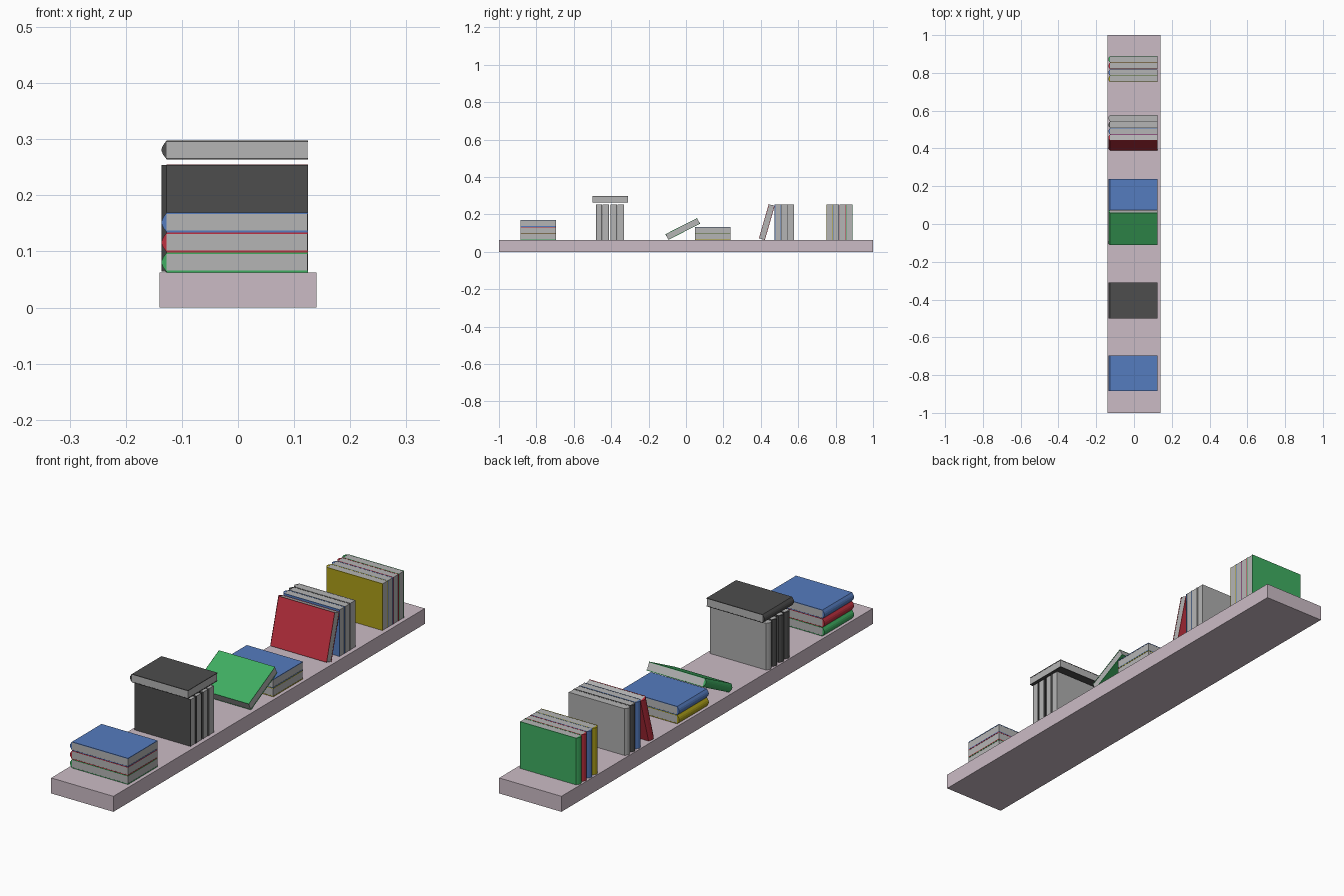
import bpy, bmesh
from math import radians
from mathutils import Matrix

if "Cube" in bpy.data.objects:
    bpy.data.objects.remove(bpy.data.objects["Cube"])

COLOURS = {
    "shelf": (0.60, 0.50, 0.56), "pages": (0.46, 0.46, 0.46),
    "blue": (0.09, 0.20, 0.52), "red": (0.52, 0.03, 0.05),
    "green": (0.05, 0.42, 0.12), "yellow": (0.42, 0.35, 0.01),
    "dark": (0.075, 0.075, 0.075), "grey": (0.42, 0.42, 0.42),
}
MATS = {}
for key, rgb in COLOURS.items():
    MATS[key] = bpy.data.materials.new(key)
    MATS[key].diffuse_color = (*rgb, 1)

SHELF_TOP = 0.063
DEPTH = 0.19          # short side of a book
T = 0.0352            # book thickness
X_BACK, X_HINGE, X_SPINE = 0.125, -0.127, -0.136


def extrude_profile(bm, pts, depth, mat):
    """Extrude an x-z outline along y, centred."""
    a = [bm.verts.new((x, -depth / 2, z)) for x, z in pts]
    b = [bm.verts.new((x, depth / 2, z)) for x, z in pts]
    n = len(pts)
    faces = [bm.faces.new(a), bm.faces.new(b[::-1])]
    for i in range(n):
        j = (i + 1) % n
        faces.append(bm.faces.new((a[i], b[i], b[j], a[j])))
    for f in faces:
        f.material_index = mat


def book(name, colour, y, z, angle=0, t=T):
    """Book with rounded spine at -x; angle tips it about the x axis."""
    h, c = t / 2, 0.0028
    bm = bmesh.new()
    # cover: boards plus faceted spine
    cover = [(X_BACK, h), (X_HINGE, h), (-0.1335, h * 0.5), (X_SPINE, h * 0.15),
             (X_SPINE, -h * 0.15), (-0.1335, -h * 0.5), (X_HINGE, -h), (X_BACK, -h),
             (X_BACK, c - h), (X_HINGE, c - h), (X_HINGE, h - c), (X_BACK, h - c)]
    extrude_profile(bm, cover, DEPTH, 0)
    # page block
    x1, hp = X_BACK - 0.001, h - c
    extrude_profile(bm, [(x1, hp), (X_HINGE, hp), (X_HINGE, -hp), (x1, -hp)], DEPTH - 0.001, 1)
    bmesh.ops.recalc_face_normals(bm, faces=bm.faces)
    bm.transform(Matrix.Rotation(radians(angle), 4, 'X'))
    me = bpy.data.meshes.new(name)
    bm.to_mesh(me)
    bm.free()
    me.materials.append(MATS[colour])
    me.materials.append(MATS["pages"])
    ob = bpy.data.objects.new(name, me)
    ob.location = (0, y, z)
    bpy.context.collection.objects.link(ob)


def stack(name, colours, y):
    for i, col in enumerate(colours):
        book(f"{name}_{col}_book", col, y, SHELF_TOP + T * (i + 0.5) + 0.0004 * i, t=T)


def row(name, colours, ys, t):
    for i, (col, y) in enumerate(zip(colours, ys)):
        book(f"{name}_{col}_book_{i + 1}", col, y, SHELF_TOP + DEPTH / 2 + 0.001, 90, t)


# shelf board
bpy.ops.mesh.primitive_cube_add(size=1, location=(0, 0, SHELF_TOP / 2))
shelf = bpy.context.object
shelf.name = "shelf"
shelf.scale = (0.28, 2, SHELF_TOP)
shelf.data.materials.append(MATS["shelf"])

# flat stack at the front end
stack("front_stack", ["green", "red", "blue"], -0.79)

# upright row with one book laid across the top
row("capped_row", ["dark", "dark", "dark", "grey"], [-0.466, -0.429, -0.386, -0.349], 0.033)
book("cap_book", "dark", -0.405, 0.281, t=0.034)

# middle stack with a book propped against it
stack("middle_stack", ["yellow", "blue"], 0.143)
book("propped_green_book", "green", -0.0175, 0.1225, 27, 0.034)

# upright row with a leaning book
row("leaning_row", ["blue", "dark", "grey"], [0.491, 0.525, 0.56], 0.033)
book("leaning_red_book", "red", 0.432, 0.159, 74, 0.033)

# upright row at the back end
row("back_row", ["yellow", "blue", "red", "green"], [0.768, 0.802, 0.837, 0.872], 0.0345)

for m in bpy.data.materials:
    if m.users and not m.is_grease_pencil:
        m.use_nodes = True
        m.node_tree.nodes["Principled BSDF"].inputs["Base Color"].default_value = m.diffuse_color
